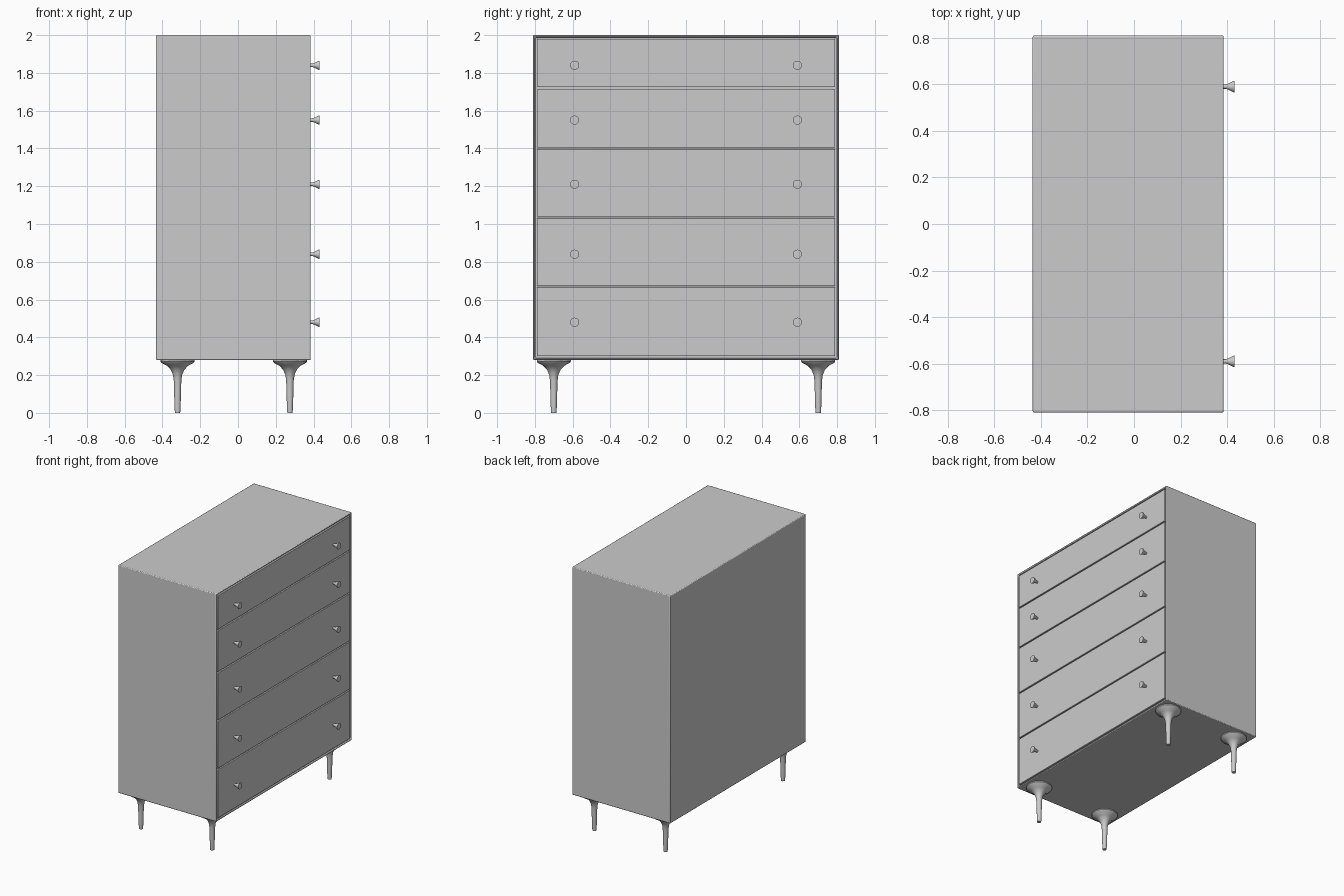
import bpy, bmesh, math
from mathutils import Matrix

cube = bpy.data.objects.get("Cube")
if cube:
    bpy.data.objects.remove(cube, do_unlink=True)

grey = bpy.data.materials.new("plain grey")
grey.use_nodes = True
colour = (0.6, 0.6, 0.6, 1)
grey.diffuse_color = colour
grey.node_tree.nodes["Principled BSDF"].inputs["Base Color"].default_value = colour

BACK, FRONT, HALF_W, BOTTOM, TOP = -0.435, 0.385, 0.81, 0.28, 2.0
GAP = 0.004


def finish(bm, name, bevel=0.0):
    """Turn a bmesh into a shaded object with optional rounded edges."""
    bmesh.ops.recalc_face_normals(bm, faces=bm.faces)
    mesh = bpy.data.meshes.new(name)
    bm.to_mesh(mesh)
    bm.free()
    mesh.materials.append(grey)
    ob = bpy.data.objects.new(name, mesh)
    bpy.context.collection.objects.link(ob)
    if bevel:
        mod = ob.modifiers.new("rounded edges", "BEVEL")
        mod.width, mod.segments = bevel, 2
    bpy.ops.object.select_all(action="DESELECT")
    ob.select_set(True)
    bpy.context.view_layer.objects.active = ob
    bpy.ops.object.shade_smooth_by_angle(angle=math.radians(35))
    return ob


def box(x0, x1, y0, y1, z0, z1):
    bm = bmesh.new()
    size = Matrix.Diagonal((x1 - x0, y1 - y0, z1 - z0, 1))
    centre = Matrix.Translation(((x0 + x1) / 2, (y0 + y1) / 2, (z0 + z1) / 2))
    bmesh.ops.create_cube(bm, size=1, matrix=centre @ size)
    return bm


def lathe(name, profile, matrix, steps=24):
    """Spin (radius, height) points around z, then place the result."""
    bm = bmesh.new()
    verts = [bm.verts.new((r, 0, h)) for r, h in profile]
    edges = [bm.edges.new(pair) for pair in zip(verts, verts[1:])]
    bmesh.ops.spin(bm, geom=verts + edges, axis=(0, 0, 1), cent=(0, 0, 0),
                   angle=math.tau, steps=steps)
    bmesh.ops.remove_doubles(bm, verts=bm.verts, dist=1e-5)
    bm.transform(matrix)
    return finish(bm, name)


# Case with a shallow recess in its drawer side
bm = box(BACK, FRONT, -HALF_W, HALF_W, BOTTOM, TOP)
front = max(bm.faces, key=lambda f: f.calc_center_median().x)
bmesh.ops.inset_region(bm, faces=[front], thickness=0.016)
bmesh.ops.translate(bm, verts=front.verts, vec=(0, 0, 0))
recess = bmesh.ops.extrude_discrete_faces(bm, faces=[front])["faces"][0]
bmesh.ops.translate(bm, verts=recess.verts, vec=(-0.015, 0, 0))
finish(bm, "case", 0.006)

# Drawer fronts, flush with the case, each with two knobs
seams = [0.296, 0.67, 1.035, 1.40, 1.72, 1.984]
knob_heights = [0.48, 0.84, 1.21, 1.55, 1.84]
knob = [(0, -0.01), (0.009, -0.01), (0.009, 0.008), (0.013, 0.02),
        (0.024, 0.042), (0.024, 0.046), (0, 0.047)]
side = HALF_W - 0.016 - GAP
for i, height in enumerate(knob_heights):
    bm = box(FRONT - 0.016, FRONT, -side, side, seams[i] + GAP, seams[i + 1] - GAP)
    finish(bm, f"drawer_{i + 1}", 0.003)
    for label, y in (("a", -0.59), ("b", 0.59)):
        place = Matrix.Translation((FRONT, y, height)) @ Matrix.Rotation(math.pi / 2, 4, "Y")
        lathe(f"knob_{i + 1}_{label}", knob, place, 20)

# Turned legs with wide flared tops
leg = [(0, 0), (0.014, 0), (0.016, 0.03), (0.018, 0.1), (0.020, 0.17), (0.024, 0.2),
       (0.035, 0.227), (0.055, 0.249), (0.085, 0.265), (0.09, 0.272), (0.09, BOTTOM), (0, BOTTOM)]
for depth, x in (("rear", -0.32), ("drawer_side", 0.275)):
    for label, y in (("a", -0.70), ("b", 0.70)):
        lathe(f"leg_{depth}_{label}", leg, Matrix.Translation((x, y, 0)))
